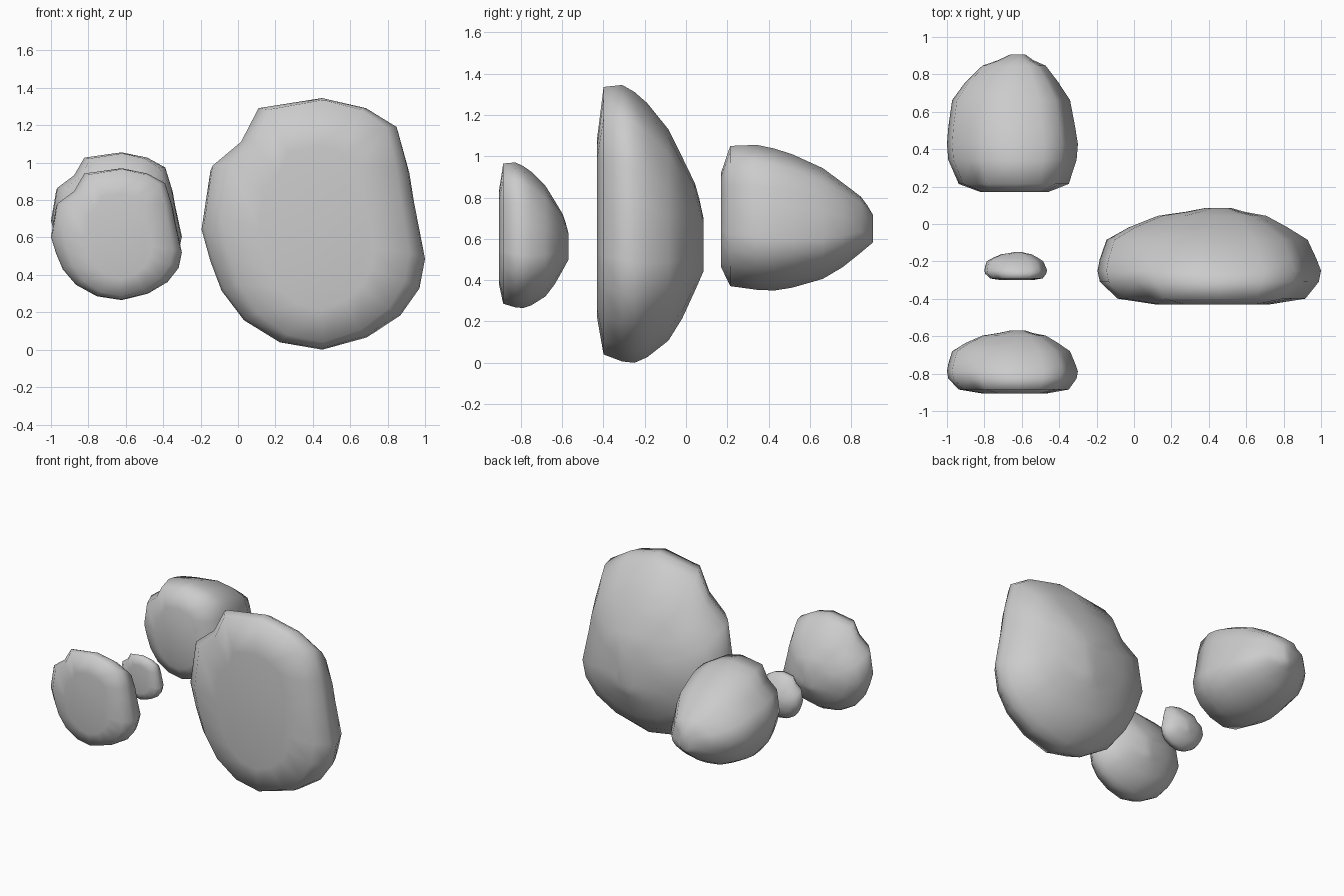
import bpy, bmesh

if "Cube" in bpy.data.objects:
    bpy.data.objects.remove(bpy.data.objects["Cube"])

# One warm-neutral stone colour
stone = bpy.data.materials.new("grey stone")
stone.diffuse_color = (0.6, 0.6, 0.6, 1)
stone.use_nodes = True
stone.node_tree.nodes["Principled BSDF"].inputs["Base Color"].default_value = stone.diffuse_color

# Boulder outline seen from the front (x, z), 0..1, with a notch at upper left
OUTLINE = [(0, .49), (.04, .73), (.17, .825), (.25, .96), (.54, 1), (.74, .96),
           (.88, .885), (.93, .72), (.95, .605), (1, .37), (.975, .25), (.89, .14),
           (.74, .05), (.54, 0), (.35, .03), (.19, .12), (.09, .24), (.04, .36)]

# Cross-sections from the flat front to the rounded back: depth, x0, x1, z0, z1
SECTIONS = [(0, .26, .77, .16, .81), (.06, .09, .93, .03, .993),
            (.235, .01, .99, .005, 1), (.35, 0, 1, 0, .975),
            (.47, .01, .98, .02, .935), (.67, .04, .94, .08, .84),
            (.80, .14, .85, .16, .74), (.92, .27, .755, .26, .645),
            (.96, .39, .66, .295, .59), (1, .48, .60, .33, .52)]


def boulder(name, x, y, z):
    """Loft the sections into the box given by the (min, max) ranges."""
    bm = bmesh.new()
    at = lambda r, t: r[0] + (r[1] - r[0]) * t
    rings = []
    for d, x0, x1, z0, z1 in SECTIONS:
        rings.append([bm.verts.new((at(x, at((x0, x1), u)), at(y, d),
                                    at(z, at((z0, z1), v)))) for u, v in OUTLINE])
    n = len(OUTLINE)
    for a, b in zip(rings, rings[1:]):
        for i in range(n):
            j = (i + 1) % n
            bm.faces.new((a[i], a[j], b[j], b[i]))
    # Front and back caps
    bm.faces.new(rings[0])
    bm.faces.new(rings[-1])
    bmesh.ops.recalc_face_normals(bm, faces=bm.faces)
    for f in bm.faces:
        f.smooth = True
    mesh = bpy.data.meshes.new(name)
    bm.to_mesh(mesh)
    bm.free()
    mesh.materials.append(stone)
    bpy.context.collection.objects.link(bpy.data.objects.new(name, mesh))


boulder("large_boulder", (-.195, 1.0), (-.43, .085), (0, 1.345))
boulder("front_boulder", (-1.0, -.30), (-.905, -.57), (.265, .97))
boulder("back_boulder", (-1.0, -.30), (.17, .905), (.35, 1.055))
boulder("pebble", (-.80, -.465), (-.30, -.15), (.40, .735))
